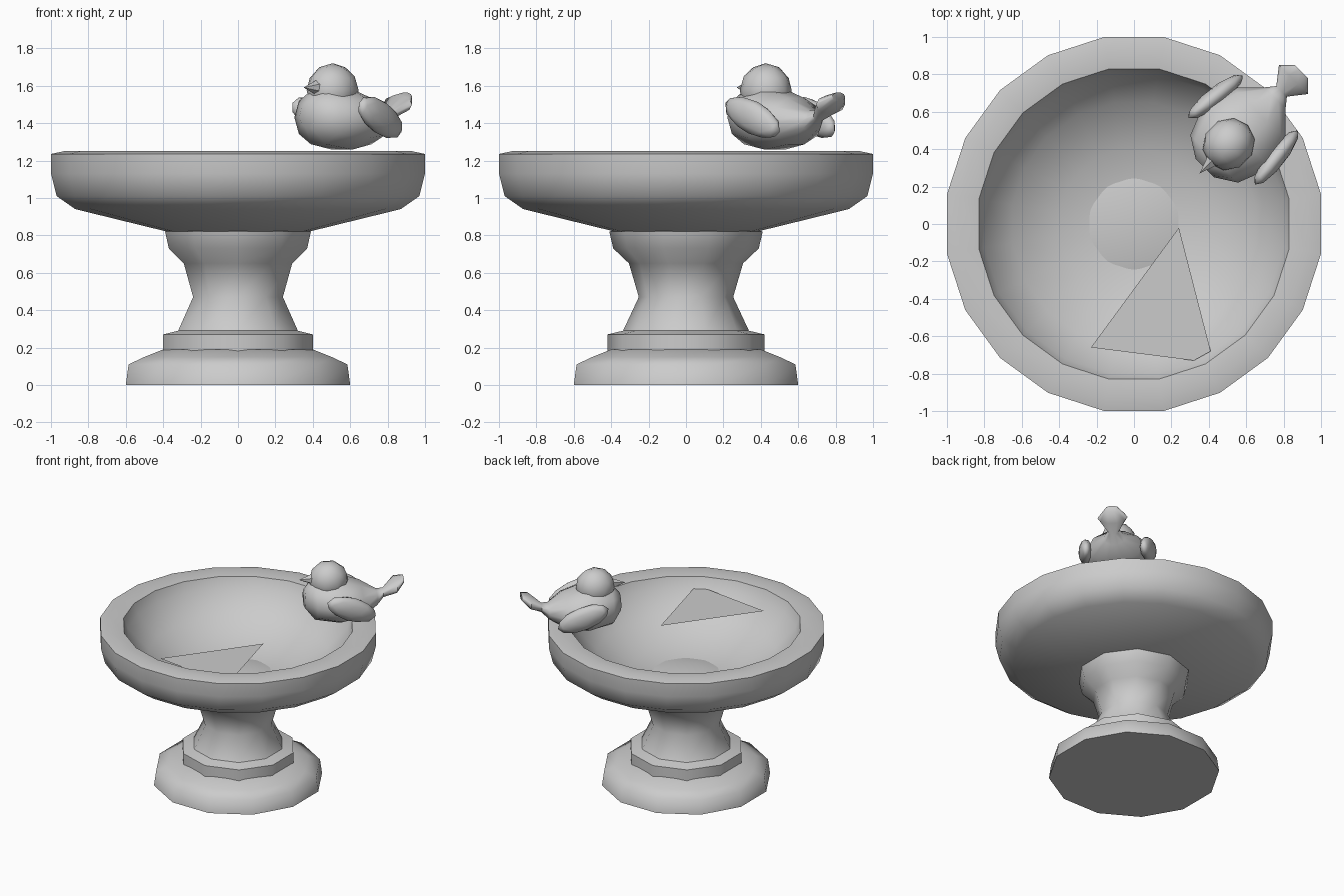
import bpy, bmesh, math
from mathutils import Matrix, Vector

if "Cube" in bpy.data.objects:
    bpy.data.objects.remove(bpy.data.objects["Cube"])


def finish(name, bm, angle=50, matrix=None):
    bmesh.ops.recalc_face_normals(bm, faces=bm.faces)
    if matrix:
        bm.transform(matrix)
    me = bpy.data.meshes.new(name)
    bm.to_mesh(me)
    bm.free()
    ob = bpy.data.objects.new(name, me)
    bpy.context.collection.objects.link(ob)
    bpy.ops.object.select_all(action='DESELECT')
    ob.select_set(True)
    bpy.context.view_layer.objects.active = ob
    bpy.ops.object.shade_smooth_by_angle(angle=math.radians(angle))
    return ob


def skin(bm, rings):
    """Join rings of points into a tube and close both ends."""
    vs = [[bm.verts.new(p) for p in r] for r in rings]
    n = len(vs[0])
    for a, b in zip(vs, vs[1:]):
        for i in range(n):
            j = (i + 1) % n
            bm.faces.new((a[i], a[j], b[j], b[i]))
    bm.faces.new(vs[0])
    bm.faces.new(vs[-1])


def lathe(name, profile, sides, angle=50):
    bm = bmesh.new()
    k = 1 / math.cos(math.pi / sides)
    ang = [2 * math.pi * (i + 0.5) / sides for i in range(sides)]
    skin(bm, [[(r * k * math.cos(a), r * k * math.sin(a), z) for a in ang]
              for r, z in profile])
    return finish(name, bm, angle)


# Pedestal: foot, then waisted column with collar and a domed top
lathe("foot", [(.60, 0), (.585, .11), (.50, .15), (.40, .19)], 12, 60)
lathe("column", [(.40, .18), (.40, .27), (.32, .29), (.24, .47), (.29, .65),
                 (.37, .73), (.39, .82), (.29, .85), (.12, .88)], 10)

# Bowl: outer shell, flat rim and hollow inside
lathe("bowl", [(.34, .81), (.87, .94), (.97, 1.01), (1.0, 1.13), (1.0, 1.235),
               (.93, 1.25), (.83, 1.24), (.80, 1.16), (.65, 1.0), (.40, .885),
               (.15, .845)], 20, 60)

# Small remaining patch of the water surface
bm = bmesh.new()
bm.faces.new([bm.verts.new((x, y, 1.16)) for x, y in
              ((-.23, -.66), (.32, -.73), (.41, -.68), (.24, -.02))])
finish("water_patch", bm)

# Bird, built facing -y and turned to face inwards over the rim
bird = Matrix.Translation((.57, .49, 0)) @ Matrix.Rotation(math.radians(-45), 4, 'Z')


def blob(name, centre, size, tilt=0, turn=0):
    bm = bmesh.new()
    bmesh.ops.create_icosphere(bm, subdivisions=2, radius=1)
    m = (Matrix.Translation(centre) @ Matrix.Rotation(turn, 4, 'Z')
         @ Matrix.Rotation(tilt, 4, 'X') @ Matrix.Diagonal((*size, 1)))
    return finish(name, bm, 60, bird @ m)


# Body tapering into a fanned, raised tail: y, z, half width, half height
bm = bmesh.new()
sections = [(-.27, 1.44, .07, .07), (-.20, 1.43, .18, .15), (-.02, 1.42, .25, .17),
            (.14, 1.41, .20, .13), (.26, 1.41, .08, .06), (.31, 1.44, .04, .035),
            (.40, 1.50, .11, .05), (.46, 1.54, .05, .025)]
skin(bm, [[(w * math.cos(t * math.pi / 5), y, z + h * math.sin(t * math.pi / 5))
           for t in range(10)] for y, z, w, h in sections])
finish("bird_body_and_tail", bm, 60, bird)

blob("bird_head", (0, -.09, 1.575), (.135, .145, .145))
for side, label in ((-1, "left"), (1, "right")):
    blob("bird_wing_" + label, (side * .23, .04, 1.43), (.05, .20, .09), -.4, side * .12)

# Beak
bm = bmesh.new()
bmesh.ops.create_cone(bm, cap_ends=True, segments=6, radius1=.05, radius2=0, depth=.12)
finish("bird_beak", bm, 40, bird @ Matrix.Translation((0, -.25, 1.59))
       @ Matrix.Rotation(math.radians(90), 4, 'X'))
